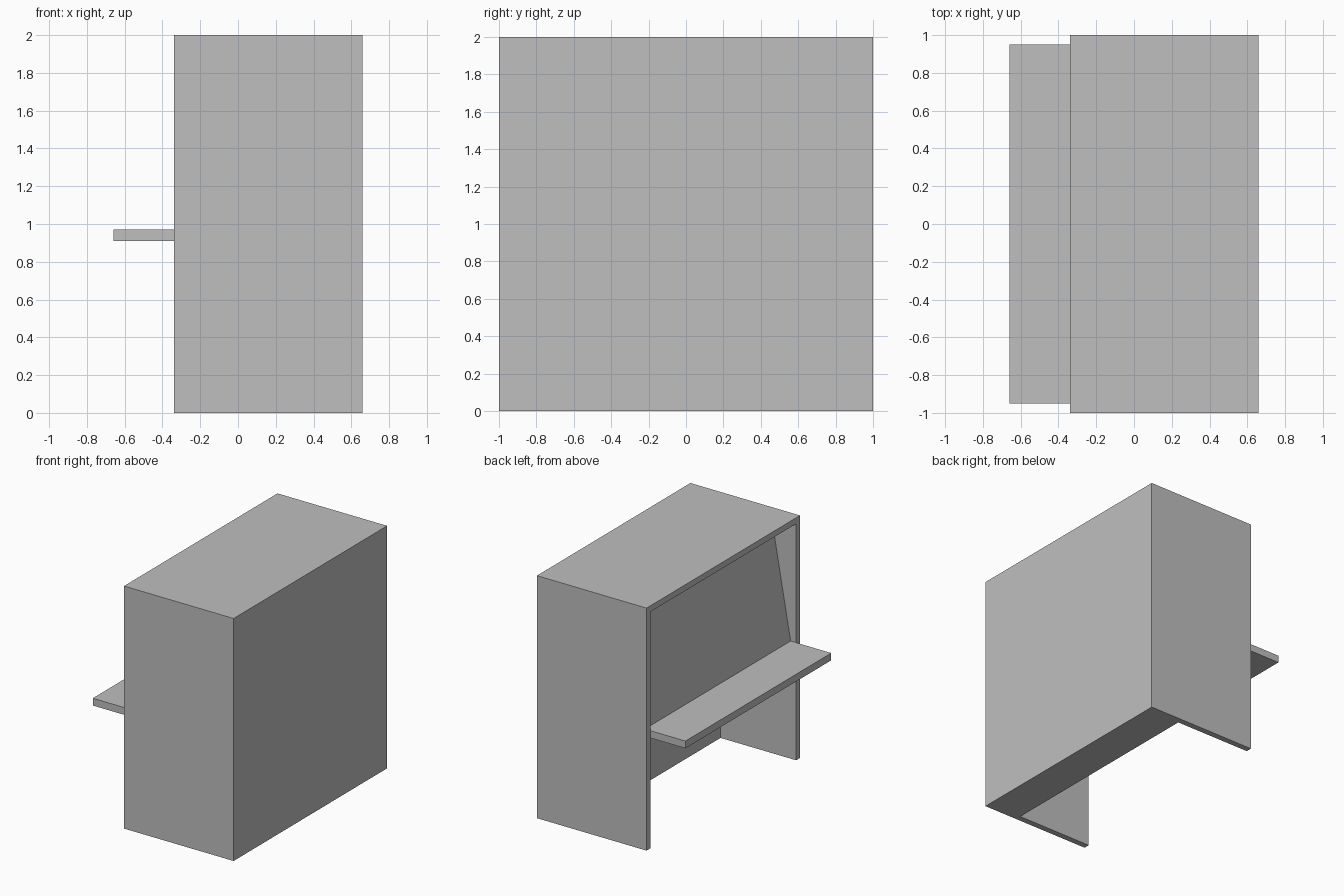
import bpy
import bmesh

cube = bpy.data.objects.get("Cube")
if cube:
    bpy.data.objects.remove(cube, do_unlink=True)

# One plain grey for everything
grey = bpy.data.materials.new("plain grey")
grey.use_nodes = True
colour = (0.52, 0.52, 0.52, 1.0)
grey.diffuse_color = colour
grey.node_tree.nodes["Principled BSDF"].inputs["Base Color"].default_value = colour


def prism(name, profile, half_width):
    """Extrude an (x, z) profile symmetrically along y."""
    bm = bmesh.new()
    face = bm.faces.new([bm.verts.new((x, -half_width, z)) for x, z in profile])
    extruded = bmesh.ops.extrude_face_region(bm, geom=[face])["geom"]
    verts = [v for v in extruded if isinstance(v, bmesh.types.BMVert)]
    bmesh.ops.translate(bm, verts=verts, vec=(0, 2 * half_width, 0))
    bmesh.ops.recalc_face_normals(bm, faces=bm.faces)
    mesh = bpy.data.meshes.new(name)
    bm.to_mesh(mesh)
    bm.free()
    mesh.materials.append(grey)
    obj = bpy.data.objects.new(name, mesh)
    bpy.context.collection.objects.link(obj)
    return obj


def box_profile(x0, x1, z0, z1):
    return [(x0, z0), (x1, z0), (x1, z1), (x0, z1)]


INNER = 0.95      # half width between the side panels
FRONT = -0.34     # open side of the cabinet
KNEE = 0.35       # face of the lower panel

# Cabinet: outer case with thin sides and top
cabinet = prism("cabinet", box_profile(FRONT, 0.66, 0, 2), 1.0)

# Recess: knee space below, leaning panel above
recess = prism("recess_cutter", [
    (-0.6, -0.1), (KNEE, -0.1), (KNEE, 0.94),
    (-0.295, 0.94), (-0.115, 1.95), (-0.6, 1.95)], INNER)
recess.hide_render = True

cut = cabinet.modifiers.new("recess", 'BOOLEAN')
cut.operation = 'DIFFERENCE'
cut.solver = 'EXACT'
cut.object = recess
bpy.context.view_layer.objects.active = cabinet
bpy.ops.object.modifier_apply(modifier=cut.name)
bpy.data.objects.remove(recess, do_unlink=True)

# Shelf: projects from the open side and roofs the knee space
prism("shelf", box_profile(-0.66, KNEE, 0.91, 0.97), INNER)
